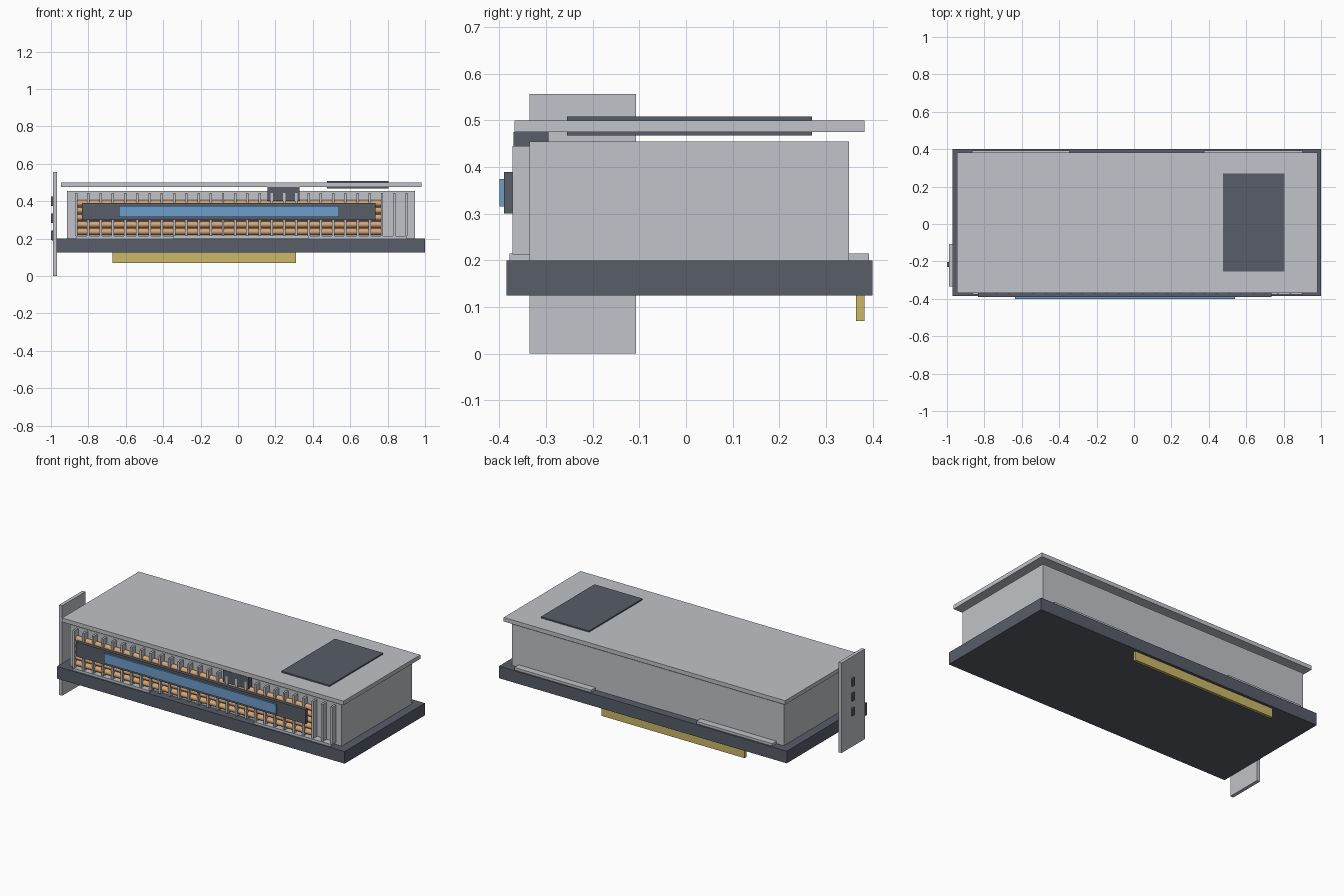
import bpy
import math

if "Cube" in bpy.data.objects:
    bpy.data.objects.remove(bpy.data.objects["Cube"])


def material(name, rgb):
    m = bpy.data.materials.new(name)
    m.diffuse_color = (*rgb, 1.0)
    m.use_nodes = True
    m.node_tree.nodes["Principled BSDF"].inputs["Base Color"].default_value = m.diffuse_color
    return m


GREY = material("light metal grey", (0.53, 0.55, 0.58))
DARK = material("dark slate", (0.095, 0.11, 0.14))
GOLD = material("contact gold", (0.60, 0.48, 0.14))
BLUE = material("light blue", (0.155, 0.34, 0.60))
COPPER = material("copper", (0.70, 0.38, 0.17))


def box(name, x, y, z, mat, bevel=0.0):
    """Box from (min, max) ranges on each axis."""
    bpy.ops.mesh.primitive_cube_add(size=1, location=[sum(r) / 2 for r in (x, y, z)])
    ob = bpy.context.object
    ob.name = name
    ob.scale = [r[1] - r[0] for r in (x, y, z)]
    bpy.ops.object.transform_apply(location=False, rotation=False, scale=True)
    ob.data.materials.append(mat)
    if bevel:
        mod = ob.modifiers.new("bevel", "BEVEL")
        mod.width = bevel
        mod.segments = 2
    return ob


def rod(name, x, y, z, radius, mat):
    """Round rod lying along x."""
    bpy.ops.mesh.primitive_cylinder_add(
        vertices=16, radius=radius, depth=x[1] - x[0],
        location=(sum(x) / 2, y, z), rotation=(0, math.pi / 2, 0))
    ob = bpy.context.object
    ob.name = name
    ob.data.materials.append(mat)
    bpy.ops.object.shade_smooth_by_angle()


# Circuit board and its edge contacts
box("circuit_board", (-0.97, 1.0), (-0.385, 0.40), (0.125, 0.20), DARK)
box("edge_contacts", (-0.67, 0.31), (0.365, 0.383), (0.07, 0.125), GOLD)

# Heatsink body with its cover plate and dark panel
box("heatsink_body", (-0.915, 0.945), (-0.335, 0.35), (0.20, 0.455), GREY)
box("cover_plate", (-0.947, 0.98), (-0.368, 0.383), (0.475, 0.50), GREY)
box("cover_panel", (0.475, 0.805), (-0.255, 0.27), (0.468, 0.508), DARK)

# Low mounting rails along both long edges
for x in ((-0.865, -0.345), (0.375, 0.90)):
    box("rear_rail", x, (0.345, 0.392), (0.20, 0.215), GREY)
    box("front_rail", x, (-0.378, -0.33), (0.20, 0.215), GREY)

# Cooling fins on the front face
for i in range(28):
    cx = -0.865 + i * 0.0654
    box("fin", (cx - 0.0065, cx + 0.0065), (-0.372, -0.33), (0.213, 0.445), GREY)

# Heat pipes running through the fins
for i in range(5):
    rod("heat_pipe", (-0.86, 0.765), -0.347, 0.237 + i * 0.038, 0.0165, COPPER)

# Front bar with light strip, and the power socket
box("front_bar", (-0.835, 0.735), (-0.39, -0.37), (0.30, 0.39), DARK)
box("light_strip", (-0.637, 0.54), (-0.40, -0.389), (0.315, 0.375), BLUE)
box("power_socket", (0.157, 0.33), (-0.37, -0.295), (0.40, 0.475), DARK)

# Mounting bracket with three ports
box("bracket", (-0.99, -0.969), (-0.335, -0.107), (0.0, 0.557), GREY)
for z in (0.217, 0.309, 0.40):
    box("port", (-1.0, -0.985), (-0.229, -0.203), (z - 0.026, z + 0.026), DARK, 0.005)
